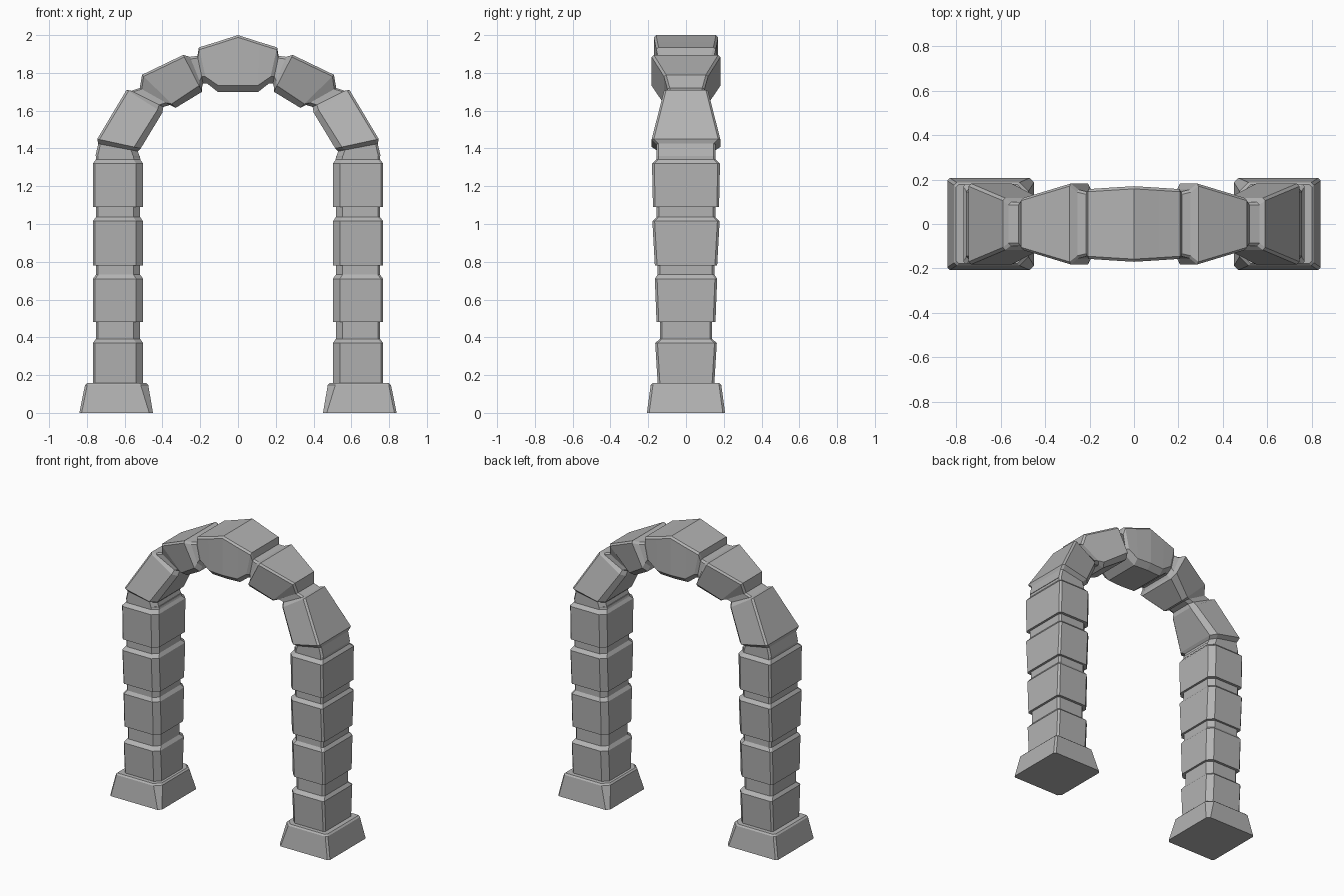
import bpy
import bmesh
from mathutils import Vector

cube = bpy.data.objects.get("Cube")
if cube:
    bpy.data.objects.remove(cube, do_unlink=True)

stone = bpy.data.materials.new("grey stone")
stone.use_nodes = True
GREY = (0.45, 0.45, 0.45, 1)
stone.diffuse_color = GREY
stone.node_tree.nodes["Principled BSDF"].inputs["Base Color"].default_value = GREY


def section(inner, outer, depth, bevel, small=0.012):
    """Rectangular cross-section, cut wide on the inner corners and fine on the outer."""
    a, b = Vector((inner[0], 0, inner[1])), Vector((outer[0], 0, outer[1]))
    along = (b - a).normalized()
    half = [(a, depth - bevel), (a + along * bevel, depth),
            (b - along * small, depth), (b, depth - small)]
    return ([p + Vector((0, y, 0)) for p, y in half]
            + [p - Vector((0, y, 0)) for p, y in reversed(half)])


def loft(name, sections, cap_end=True):
    """Skin a row of sections and mirror it to the other side."""
    bm = bmesh.new()
    rings = [[bm.verts.new(p) for p in s] for s in sections]
    for r, s in zip(rings, rings[1:]):
        for i in range(len(r)):
            j = (i + 1) % len(r)
            bm.faces.new((r[i], r[j], s[j], s[i]))
    bm.faces.new(rings[0])
    if cap_end:
        bm.faces.new(rings[-1])
    bmesh.ops.recalc_face_normals(bm, faces=bm.faces)
    mesh = bpy.data.meshes.new(name)
    bm.to_mesh(mesh)
    bm.free()
    mesh.materials.append(stone)
    obj = bpy.data.objects.new(name, mesh)
    bpy.context.collection.objects.link(obj)
    mirror = obj.modifiers.new("mirror", 'MIRROR')
    mirror.use_clip = True


def level(x0, x1, z, depth, bevel=0.036):
    return section((x0, z), (x1, z), depth, bevel)


# Flared plinths
loft("plinths", [level(0.45, 0.84, 0, 0.207, 0.02),
                 level(0.475, 0.81, 0.147, 0.187, 0.04),
                 level(0.485, 0.80, 0.157, 0.178, 0.04)])

# Stacked pillar blocks: bottom, top, bottom depth, top depth, neck depth
blocks = [(0.155, 0.37, 0.15, 0.163, 0.138), (0.48, 0.71, 0.156, 0.165, 0.15),
          (0.78, 1.015, 0.165, 0.178, 0.156), (1.09, 1.32, 0.175, 0.18, 0.157)]
pillar = []
for i, (low, high, d0, d1, neck) in enumerate(blocks):
    top = blocks[i + 1][0] if i < 3 else 1.36
    pillar += [level(0.503, 0.768, low, d0), level(0.503, 0.768, high, d1),
               level(0.518, 0.752, high + 0.022, neck),
               level(0.518, 0.752, top, neck)]
loft("pillars", pillar)

# Arch stones and keystone, from the springing up to the crown
arch = [((0.515, 1.34), (0.755, 1.36), 0.157, 0.036),
        ((0.53, 1.385), (0.74, 1.425), 0.157, 0.036),
        ((0.515, 1.40), (0.745, 1.45), 0.182, 0.036),
        ((0.40, 1.59), (0.59, 1.71), 0.117, 0.03),
        ((0.395, 1.62), (0.565, 1.705), 0.098, 0.025),
        ((0.36, 1.63), (0.52, 1.72), 0.098, 0.025),
        ((0.33, 1.615), (0.508, 1.79), 0.117, 0.03),
        ((0.19, 1.70), (0.29, 1.895), 0.182, 0.036),
        ((0.19, 1.725), (0.255, 1.885), 0.155, 0.036),
        ((0.185, 1.745), (0.215, 1.89), 0.145, 0.036),
        ((0.165, 1.745), (0.207, 1.935), 0.157, 0.036),
        ((0.105, 1.698), (0.115, 1.963), 0.163, 0.036),
        ((0, 1.698), (0, 2.0), 0.17, 0.036)]
loft("arch_stones", [section(*s) for s in arch], cap_end=False)
